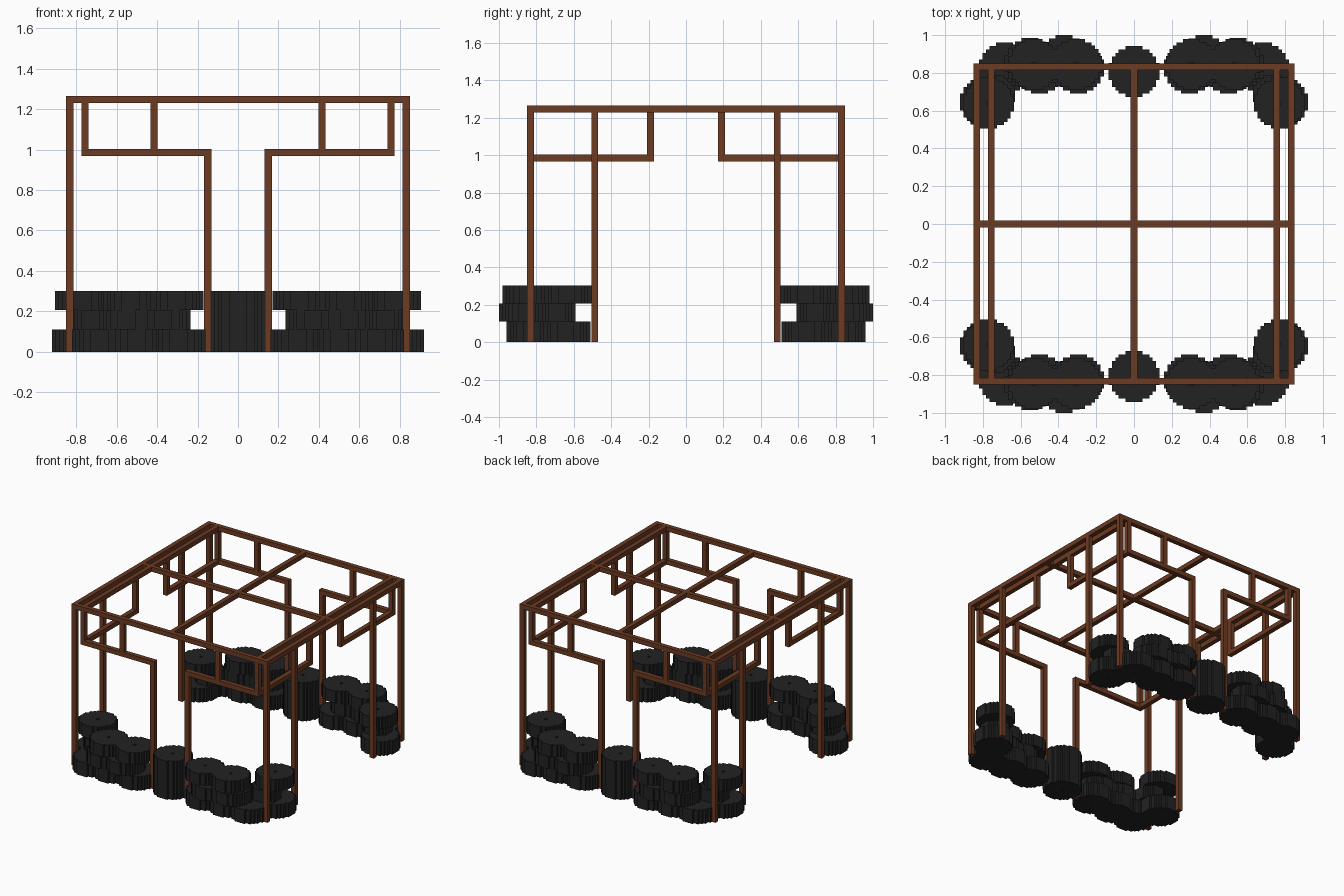
import bpy
import bmesh
from mathutils import Matrix, Vector

if "Cube" in bpy.data.objects:
    bpy.data.objects.remove(bpy.data.objects["Cube"], do_unlink=True)


def material(name, rgb):
    mat = bpy.data.materials.new(name)
    mat.use_nodes = True
    mat.diffuse_color = (*rgb, 1)
    mat.node_tree.nodes["Principled BSDF"].inputs["Base Color"].default_value = (*rgb, 1)
    return mat


wood = material("brown wood", (0.15, 0.043, 0.016))
rubber = material("black rubber", (0.016, 0.016, 0.016))

UNIT = 0.018           # width of one small block
BEAM = 2 * UNIT        # thickness of the timbers
TOP = 1.265            # upper edge of the roof frame
ROOF = TOP - BEAM / 2
RAIL = 0.985           # centre height of the window rails
WALL, INNER = 0.832, 0.756
QUADRANTS = [(sx, sy) for sx in (-1, 1) for sy in (-1, 1)]


def link(name, mesh, location=(0, 0, 0)):
    obj = bpy.data.objects.new(name, mesh)
    obj.location = location
    bpy.context.collection.objects.link(obj)
    return obj


def beam(name, start, end):
    """Square timber between two axis-aligned centre points."""
    a, b = Vector(start), Vector(end)
    size = [max(abs(d), BEAM) if abs(d) < BEAM else abs(d) + BEAM for d in b - a]
    bm = bmesh.new()
    bmesh.ops.create_cube(bm, size=1, matrix=Matrix.Diagonal((*size, 1)))
    mesh = bpy.data.meshes.new(name)
    bm.to_mesh(mesh)
    bm.free()
    mesh.materials.append(wood)
    link(name, mesh, (a + b) / 2)


def tire_mesh(name, cells, height):
    """Blocky disc made of square cells, with a one-cell hole in the middle."""
    radius = cells / 2
    bm = bmesh.new()
    span = range(-(cells // 2), cells // 2 + 1)
    for i in span:
        for j in span:
            if (i, j) == (0, 0) or i * i + j * j > radius * radius:
                continue
            corners = ((-0.5, -0.5), (0.5, -0.5), (0.5, 0.5), (-0.5, 0.5))
            bm.faces.new([bm.verts.new(((i + u) * UNIT, (j + v) * UNIT, 0))
                          for u, v in corners])
    bmesh.ops.remove_doubles(bm, verts=bm.verts, dist=UNIT / 10)
    side = bmesh.ops.extrude_face_region(bm, geom=bm.faces[:], use_keep_orig=True)
    moved = [g for g in side["geom"] if isinstance(g, bmesh.types.BMVert)]
    bmesh.ops.translate(bm, verts=moved, vec=(0, 0, height))
    bmesh.ops.recalc_face_normals(bm, faces=bm.faces[:])
    mesh = bpy.data.meshes.new(name)
    bm.to_mesh(mesh)
    bm.free()
    mesh.materials.append(rubber)
    return mesh


# Roof frame: outer ring, inner side beams and the cross
for s in (-1, 1):
    beam("roof_beam_across", (-WALL, s * WALL, ROOF), (WALL, s * WALL, ROOF))
    beam("roof_beam_side", (s * WALL, -WALL, ROOF), (s * WALL, WALL, ROOF))
    beam("roof_beam_inner", (s * INNER, -WALL, ROOF), (s * INNER, WALL, ROOF))
beam("roof_cross_x", (-WALL, 0, ROOF), (WALL, 0, ROOF))
beam("roof_cross_y", (0, -WALL, ROOF), (0, WALL, ROOF))

# Posts and window rails, repeated in each quarter
FOOT = BEAM / 2
for sx, sy in QUADRANTS:
    def timber(name, a, b):
        beam(name, (a[0] * sx, a[1] * sy, a[2]), (b[0] * sx, b[1] * sy, b[2]))

    def post(name, x, y, low, high):
        timber(name, (x, y, low), (x, y, high))

    post("corner_post", WALL, WALL, FOOT, ROOF)
    post("side_post", WALL, 0.488, FOOT, ROOF)
    post("door_post", 0.15, WALL, FOOT, RAIL)
    post("window_corner_post", INNER, WALL, RAIL, ROOF)
    post("window_post", 0.415, WALL, RAIL, ROOF)
    post("side_window_post", INNER, 0.19, RAIL, ROOF)
    timber("window_rail", (0.15, WALL, RAIL), (INNER, WALL, RAIL))
    timber("side_window_rail", (INNER, 0.19, RAIL), (INNER, WALL, RAIL))

# Low walls of stacked tires
LAYERS = (
    (0, 0.11, [(0.295, 0.825), (0.5, 0.825), (0.685, 0.825), (0.785, 0.645)]),
    (0.11, 0.098, [(0.37, 0.865), (0.55, 0.85)]),
    (0.208, 0.094, [(0.305, 0.845), (0.53, 0.845), (0.77, 0.64)]),
)
for base, height, spots in LAYERS:
    tire = tire_mesh("tire", 15, height)
    for sx, sy in QUADRANTS:
        for x, y in spots:
            link("wall_tire", tire, (x * sx, y * sy, base))
    for sy in (-1, 1):
        link("middle_tire", tire, (0, 0.807 * sy, base))

# Smaller tires tying the corners together in the middle layer
base, height, _ = LAYERS[1]
small = tire_mesh("small_tire", 12 - 1, height)
for sx, sy in QUADRANTS:
    link("corner_tire", small, (0.73 * sx, 0.69 * sy, base))
